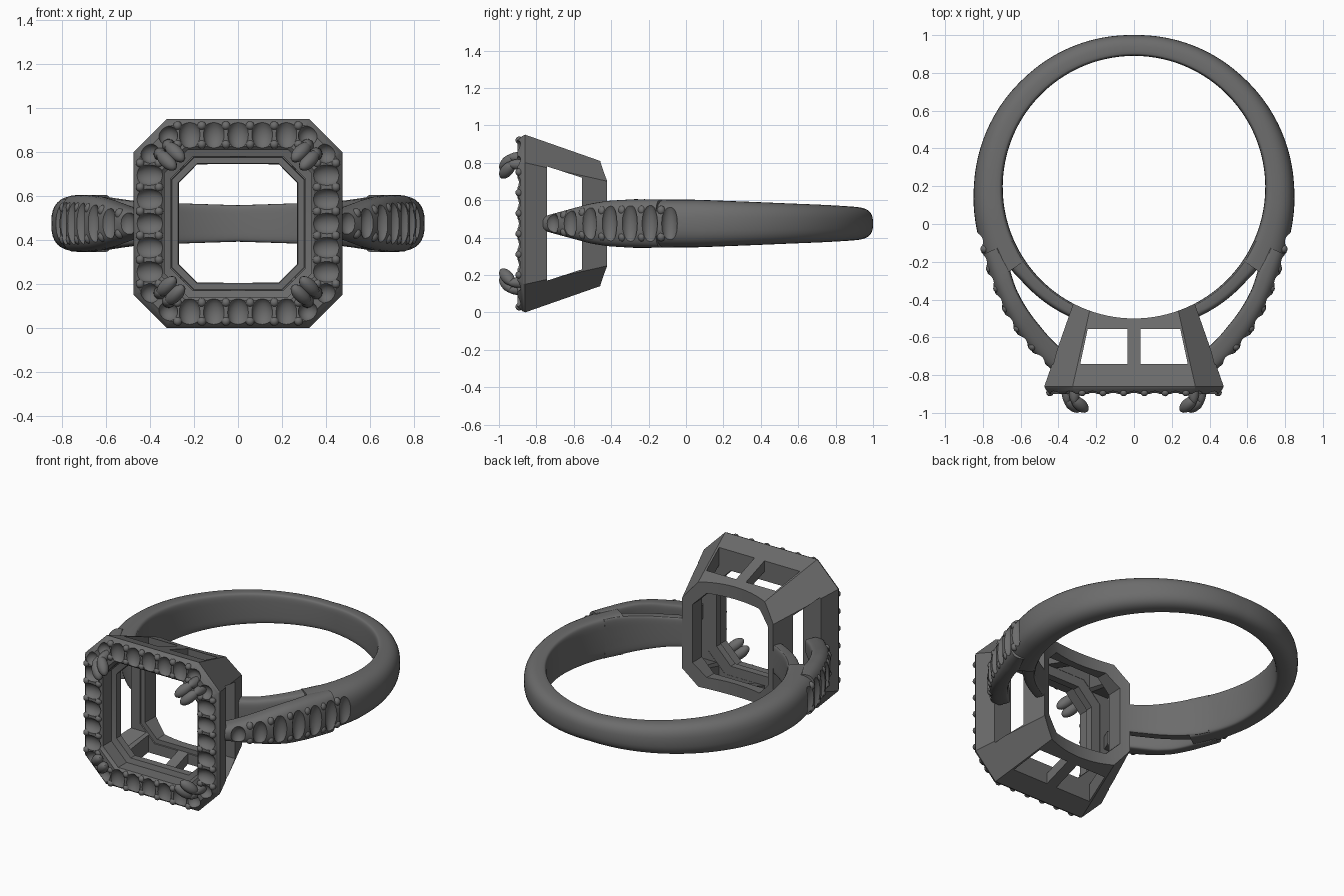
import bpy, bmesh, math
from mathutils import Matrix, Vector

if "Cube" in bpy.data.objects:
    bpy.data.objects.remove(bpy.data.objects["Cube"])

MID_Z = 0.475                 # height of the ring's middle plane
FINGER_R, FINGER_Y = 0.695, 0.195

metal = bpy.data.materials.new("dark_grey_metal")
metal.use_nodes = True
GREY = (0.15, 0.15, 0.15, 1)
metal.diffuse_color = GREY
metal.node_tree.nodes["Principled BSDF"].inputs["Base Color"].default_value = GREY


def finish(name, bm):
    bmesh.ops.recalc_face_normals(bm, faces=bm.faces)
    mesh = bpy.data.meshes.new(name)
    bm.to_mesh(mesh)
    bm.free()
    mesh.materials.append(metal)
    ob = bpy.data.objects.new(name, mesh)
    ob.location.z = MID_Z
    bpy.context.collection.objects.link(ob)
    return ob


def loft(name, rings, loop=False):
    """Skin a list of equal-length rings; cap the ends unless they loop."""
    bm = bmesh.new()
    rows = [[bm.verts.new(p) for p in ring] for ring in rings]
    n = len(rows[0])
    pairs = list(zip(rows, rows[1:])) + ([(rows[-1], rows[0])] if loop else [])
    for a, b in pairs:
        for i in range(n):
            j = (i + 1) % n
            bm.faces.new((a[i], a[j], b[j], b[i]))
    if not loop:
        bm.faces.new(rows[0])
        bm.faces.new(rows[-1])
    return finish(name, bm)


def ellipsoids(name, items):
    """items: (centre, three axis vectors) for each ellipsoid."""
    bm = bmesh.new()
    for centre, axes in items:
        m = Matrix(axes).transposed().to_4x4()
        m.translation = centre
        bmesh.ops.create_uvsphere(bm, u_segments=16, v_segments=10, radius=1, matrix=m)
    return finish(name, bm)


def activate(ob):
    bpy.ops.object.select_all(action='DESELECT')
    ob.select_set(True)
    bpy.context.view_layer.objects.active = ob


def cut(ob, cutter):
    activate(ob)
    mod = ob.modifiers.new("cut", 'BOOLEAN')
    mod.operation, mod.solver, mod.object = 'DIFFERENCE', 'EXACT', cutter
    bpy.ops.object.modifier_apply(modifier=mod.name)


def table(pairs, a):
    a = abs(a)
    for (a0, v0), (a1, v1) in zip(pairs, pairs[1:]):
        if a <= a1:
            return v0 + (v1 - v0) * (a - a0) / (a1 - a0)
    return pairs[-1][1]


# Band shape, by degrees from the back of the ring
OUTER = [(0, .805), (45, .82), (90, .848), (108, .865), (118, .89), (127, .922),
         (135, .96), (143, 1.0), (157, 1.065)]
HALF_H = [(0, .083), (60, .107), (100, .127), (125, .13), (134, .122), (140, .108),
          (150, .07), (157, .045)]
SPLIT_IN = [(0, .775), (123, .785), (131, .825), (146, .888), (157, .945)]
SPLIT_OUT = [(0, .785), (123, .785), (130, .775), (157, .765)]
LINER_H = [(0, .125), (120, .125), (145, .095), (157, .09)]


def polar(deg, r, z=0):
    a = math.radians(deg)
    return Vector((r * math.sin(a), FINGER_Y + r * math.cos(a), z))


def section(deg, rin, rout, h, n_out, n_in=5):
    pts, th = [], rout - rin
    for k in range(32):
        c, s = math.cos(k * math.tau / 32), math.sin(k * math.tau / 32)
        n, part = (n_out, .75) if c > 0 else (n_in, .25)
        r = rin + .25 * th + math.copysign(part * th * abs(c) ** (2 / n), c)
        pts.append(polar(deg, r, math.copysign(h * abs(s) ** (2 / n), s)))
    return pts


def steps(a, b, n):
    return [a + (b - a) * i / n for i in range(n + 1)]


band = loft("band", [section(a, FINGER_R, table(OUTER, a), table(HALF_H, a), 2.6)
                     for a in steps(-124, 124, 100)])
shoulders, liners = [], []
for s, side in ((1, "left"), (-1, "right")):
    shoulders.append(loft(side + "_shoulder", [
        section(s * a, table(SPLIT_IN, a), table(OUTER, a), table(HALF_H, a), 2.8)
        for a in steps(114, 157, 24)]))
    liners.append(loft(side + "_inner_band", [
        section(s * a, FINGER_R, table(SPLIT_OUT, a), table(LINER_H, a), 5)
        for a in steps(114, 156, 24)]))

# Stone seats along both shoulders, with small beads on the ridges between them
seats, beads = [], []
seat_angles = steps(109, 151, 6)
for s in (1, -1):
    for a in seat_angles:
        radial = (polar(s * a, 1) - polar(s * a, 0)).normalized()
        along = Vector((-radial.y, radial.x, 0))
        h = table(HALF_H, a)
        seats.append((polar(s * a, table(OUTER, a) + .008),
                      (along * .044, radial * .045, Vector((0, 0, h * .88)))))
    for a in steps(112.5, 147.5, 5):
        for side in (1, -1):
            z = side * table(HALF_H, a) * .55
            beads.append((polar(s * a, table(OUTER, a) - .02, z),
                          Matrix.Diagonal((.022, .022, .025))))
seat_cutter = ellipsoids("shoulder_seat_cutter", seats)
for ob in [band] + shoulders:
    cut(ob, seat_cutter)
shoulder_beads = ellipsoids("shoulder_beads", beads)


# Head: a hollow, tapering eight-sided basket with a raised halo
def octagon(y, half, ch):
    k = half - ch
    q = [(half, -k), (half, k), (k, half), (-k, half),
         (-half, k), (-half, -k), (-k, -half), (k, -half)]
    return [(x, y, z) for x, z in q]


PROFILE = [(-.38, .307, .09), (-.86, .475, .15), (-.875, .468, .148), (-.9, .445, .14),
           (-.9, .35, .112), (-.885, .335, .108), (-.8, .335, .108), (-.79, .305, .1),
           (-.745, .305, .1), (-.745, .365, .12), (-.55, .3, .1), (-.55, .272, .085),
           (-.38, .265, .08)]
basket = loft("head_basket", [octagon(*p) for p in PROFILE], loop=True)


def prism(name, outline, axis):
    """Push a (u, y) outline right through the head along x or z."""
    def place(u, y, d):
        return (u, y, d) if axis == 'z' else (d, y, u)
    return loft(name, [[place(u, y, d) for u, y in outline] for d in (-.7, .7)])


F, B = -.742, -.556           # front and back edges of the gallery windows
cutters = [
    prism("side_window_cutter", [(-.305, F), (.305, F), (.245, B), (-.245, B)], 'x'),
    prism("finger_cutter", [tuple(polar(a, FINGER_R)[:2]) for a in range(0, 360, 3)], 'z')]
for s in (1, -1):
    cutters.append(prism("gallery_window_cutter",
                         [(s * .035, F), (s * .285, F), (s * .245, B), (s * .035, B)], 'z'))

# Halo seats, beads and the paired corner prongs
halo_seats, halo_beads, prongs = [], [], []
for turn in range(4):
    rot = Matrix.Rotation(turn * math.pi / 2, 3, 'Y')

    def turned(*vectors):
        return [rot @ Vector(v) for v in vectors]

    for x in steps(-.22, .22, 4):
        halo_seats.append((turned((x, -.912, .405))[0],
                           turned((.05, 0, 0), (0, .045, 0), (0, 0, .068))))
    for x in steps(-.275, .275, 5):
        for z in (.36, .445):
            halo_beads.append((turned((x, -.892, z))[0], Matrix.Diagonal((.02, .02, .02))))
    for p in ((.318, .40), (.40, .318)):
        halo_seats.append((turned((p[0], -.912, p[1]))[0], Matrix.Diagonal((.046, .05, .046))))
    tangent = Vector((1, 0, -1)).normalized()
    lean = Vector((-.6, -.52, -.6)).normalized()
    across = lean.cross(tangent)
    for s in (1, -1):
        off = tangent * s * .027
        prongs.append((turned(Vector((.335, -.88, .335)) + off)[0],
                       turned((.03, 0, 0), (0, .075, 0), (0, 0, .03))))
        prongs.append((turned(Vector((.305, -.956, .305)) + off)[0],
                       turned(tangent * .033, lean * .064, across * .033)))
cutters.append(ellipsoids("halo_seat_cutter", halo_seats))
for c in cutters:
    cut(basket, c)
halo_bead_set = ellipsoids("halo_beads", halo_beads)
prong_set = ellipsoids("corner_prongs", prongs)

# Cutters are no longer needed
for c in cutters + [seat_cutter]:
    bpy.data.objects.remove(c)

for ob in [band, basket, shoulder_beads, halo_bead_set, prong_set] + shoulders + liners:
    activate(ob)
    bpy.ops.object.shade_smooth_by_angle(angle=math.radians(32))
